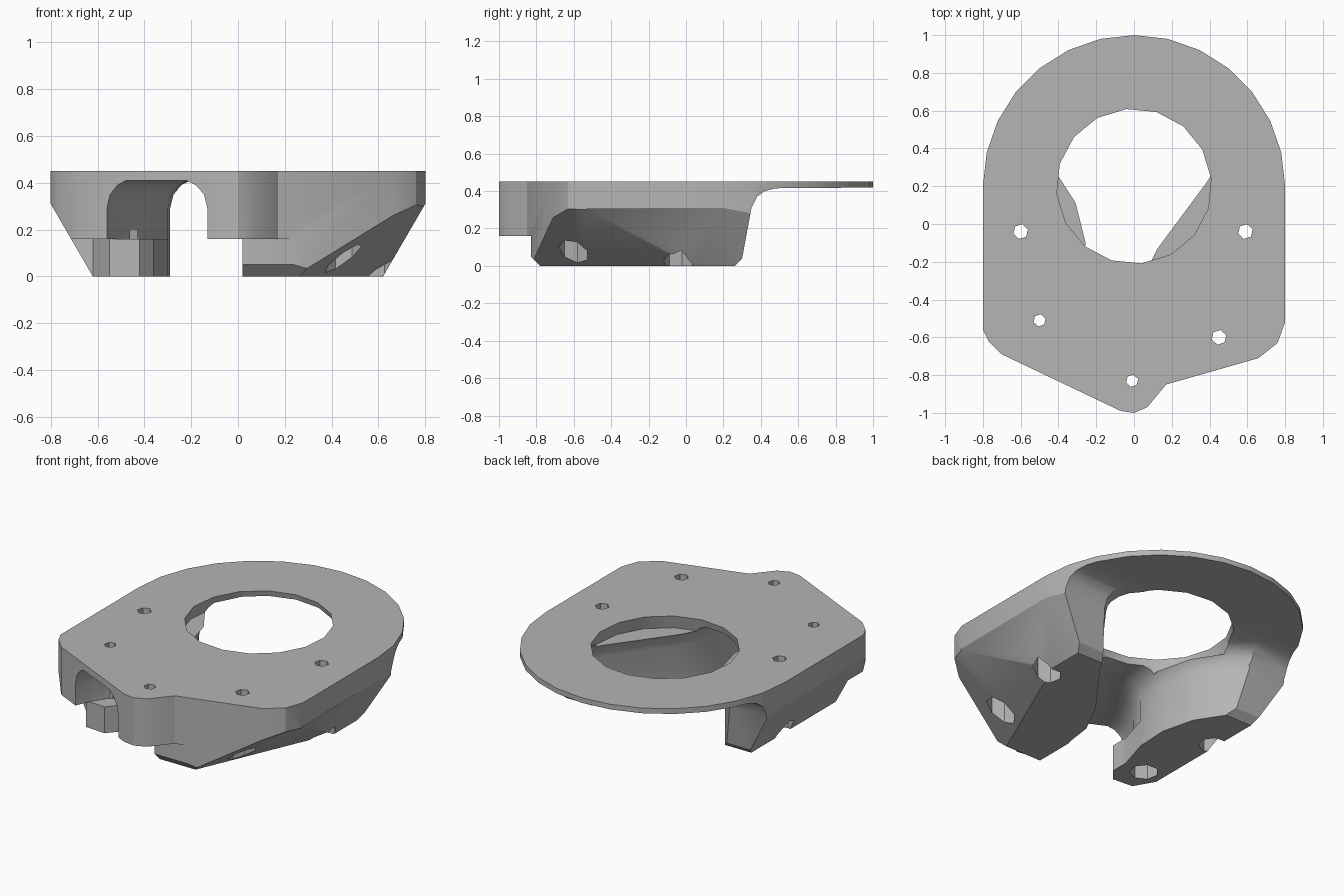
import bpy, bmesh, math
from mathutils import Vector, Matrix

old = bpy.data.objects.get("Cube")
if old:
    bpy.data.objects.remove(old, do_unlink=True)

grey = bpy.data.materials.new("plain grey")
grey.use_nodes = True
colour = (0.46, 0.46, 0.46, 1)
grey.diffuse_color = colour
grey.node_tree.nodes["Principled BSDF"].inputs["Base Color"].default_value = colour


def to_object(name, bm):
    bmesh.ops.recalc_face_normals(bm, faces=bm.faces)
    mesh = bpy.data.meshes.new(name)
    bm.to_mesh(mesh)
    bm.free()
    mesh.materials.append(grey)
    obj = bpy.data.objects.new(name, mesh)
    bpy.context.collection.objects.link(obj)
    return obj


def prism(points, low, high):
    """Upright prism; returns the bmesh and its top face."""
    bm = bmesh.new()
    base = bm.faces.new([bm.verts.new((x, y, low)) for x, y in points])
    out = bmesh.ops.extrude_face_region(bm, geom=[base])["geom"]
    bmesh.ops.translate(bm, vec=(0, 0, high - low),
                        verts=[g for g in out if isinstance(g, bmesh.types.BMVert)])
    top = [g for g in out if isinstance(g, bmesh.types.BMFace)][0]
    bmesh.ops.recalc_face_normals(bm, faces=bm.faces)
    return bm, top


def ring(cx, cy, r, sides, start=0.0):
    return [(cx + r * math.cos(start + math.tau * i / sides),
             cy + r * math.sin(start + math.tau * i / sides)) for i in range(sides)]


def slice_off(bm, point, normal):
    """Remove everything on the side the normal points to and cap the cut."""
    out = bmesh.ops.bisect_plane(bm, geom=bm.verts[:] + bm.edges[:] + bm.faces[:],
                                 plane_co=point, plane_no=normal, clear_outer=True)
    edges = [g for g in out["geom_cut"] if isinstance(g, bmesh.types.BMEdge)]
    bmesh.ops.contextual_create(bm, geom=edges)


def combine(target, tool, operation):
    mod = target.modifiers.new("cut", 'BOOLEAN')
    mod.operation = operation
    mod.solver = 'EXACT'
    mod.object = tool
    bpy.context.view_layer.objects.active = target
    bpy.ops.object.modifier_apply(modifier=mod.name)
    bpy.data.objects.remove(tool, do_unlink=True)


# Plan outline: rounded back, blunt shoulders and a rounded front tip
outline = [(0.8 * math.cos(math.pi * i / 14), 0.2 + 0.8 * math.sin(math.pi * i / 14))
           for i in range(15)]
outline += [(-0.8, -0.56), (-0.77, -0.62), (-0.7, -0.69), (-0.07, -0.99), (0, -1),
            (0.07, -0.97), (0.17, -0.85), (0.66, -0.71), (0.76, -0.63), (0.8, -0.52)]
plan, _ = prism(outline, -0.06, 0.45)

# Sloped lower flanks and the oblique front slope
for side in (1, -1):
    slice_off(plan, (side * 0.8, 0, 0.31), (side * 0.31, 0, -0.18))
corner = Vector((0.24, -0.83, 0))
slope = (Vector((0.78, -0.6, 0.31)) - corner).cross(Vector((0.6, 0, 0)) - corner)
slice_off(plan, corner, -slope)
mount = to_object("mount_body", plan)

# Side profile: raised tip, deep legs, fillet up to the thin back plate
profile = [(-1.1, 0.5), (-1.1, 0.16), (-0.83, 0.16), (-0.83, 0.05), (-0.78, 0),
           (0.26, 0), (0.3, 0.04), (0.35, 0.31), (0.38, 0.37), (0.42, 0.4),
           (0.48, 0.415), (1.1, 0.42), (1.1, 0.5)]
side_bm, _ = prism(profile, -1, 1)
# Send the drawing axes to y and z, and the extrusion to x
side_bm.transform(Matrix(((0, 0, 1, 0), (1, 0, 0, 0), (0, 1, 0, 0), (0, 0, 0, 1))))
combine(mount, to_object("side_profile", side_bm), 'INTERSECT')

# Passage between the legs, with an arched ceiling and a front mouth
right_wall = [(0.03, -0.5), (0.05, -0.35), (0.15, -0.15), (0.41, 0.2), (0.56, 0.44),
              (0.56, 0.8)]
left_wall = [(-0.62, 0.8), (-0.62, 0.42), (-0.45, 0.27), (-0.34, 0.1), (-0.29, -0.1),
             (-0.3, -0.3)]
upper = [(-0.13, -1.2), (-0.13, -0.8), (-0.09, -0.7), (0, -0.62)] + right_wall + left_wall
upper += [(-0.4, -0.48), (-0.52, -0.66), (-0.57, -0.78), (-0.57, -1.2)]
passage, top = prism(upper, -0.1, 0.29)
for inset, rise in ((0.015, 0.06), (0.035, 0.04), (0.04, 0.02)):
    bmesh.ops.inset_region(passage, faces=[top], thickness=inset, use_even_offset=True)
    bmesh.ops.translate(passage, verts=top.verts[:], vec=(0, 0, rise))

# Right leg keeps a low pad at the front of the passage
pad = [(-0.36, -0.5), (-0.36, -0.61), (-0.42, -0.68), (-0.55, -0.67), (-0.62, -0.55),
       (-0.62, -0.3), (-0.3, -0.3)]
pad_bm, _ = prism(pad, 0, 0.16)
pad_bm_top = to_object("leg_pad", pad_bm)
combine(mount, to_object("passage", passage), 'DIFFERENCE')
combine(mount, pad_bm_top, 'UNION')

# Clear the low space in front of the pad and beneath the tip
low = [(0.02, -1.2), (0.02, -0.5), (-0.2, -0.45), (-0.36, -0.52), (-0.36, -0.61),
       (-0.42, -0.68), (-0.55, -0.67), (-0.62, -0.55), (-0.9, -0.5), (-0.9, -1.2)]
low_bm, _ = prism(low, -0.1, 0.16)
combine(mount, to_object("low_space", low_bm), 'DIFFERENCE')

# Large opening, flared towards its underside
opening, opening_top = prism(ring(0, 0.2, 0.43, 16, 0.1), 0.37, 0.6)
for v in opening_top.verts:
    v.co.x *= 0.87
    v.co.y = 0.2 + (v.co.y - 0.2) * 0.87
combine(mount, to_object("opening", opening), 'DIFFERENCE')

# Screw holes, with wide recesses below the four outer ones
screws = [(0.59, -0.04, 0.04, True), (-0.6, -0.04, 0.04, True), (0.45, -0.6, 0.04, True),
          (-0.5, -0.51, 0.033, True), (-0.01, -0.83, 0.033, False)]
for x, y, radius, recessed in screws:
    hole, _ = prism(ring(x, y, radius, 6, 0.3), -0.2, 0.6)
    combine(mount, to_object("screw_hole", hole), 'DIFFERENCE')
    if recessed:
        recess, _ = prism(ring(x, y, 0.08, 7, 0.2), -0.2, 0.2)
        combine(mount, to_object("screw_recess", recess), 'DIFFERENCE')

# Soft shading on the curved walls, crisp at the corners
bpy.ops.object.select_all(action='DESELECT')
mount.select_set(True)
bpy.context.view_layer.objects.active = mount
bpy.ops.object.shade_smooth_by_angle(angle=math.radians(30))
